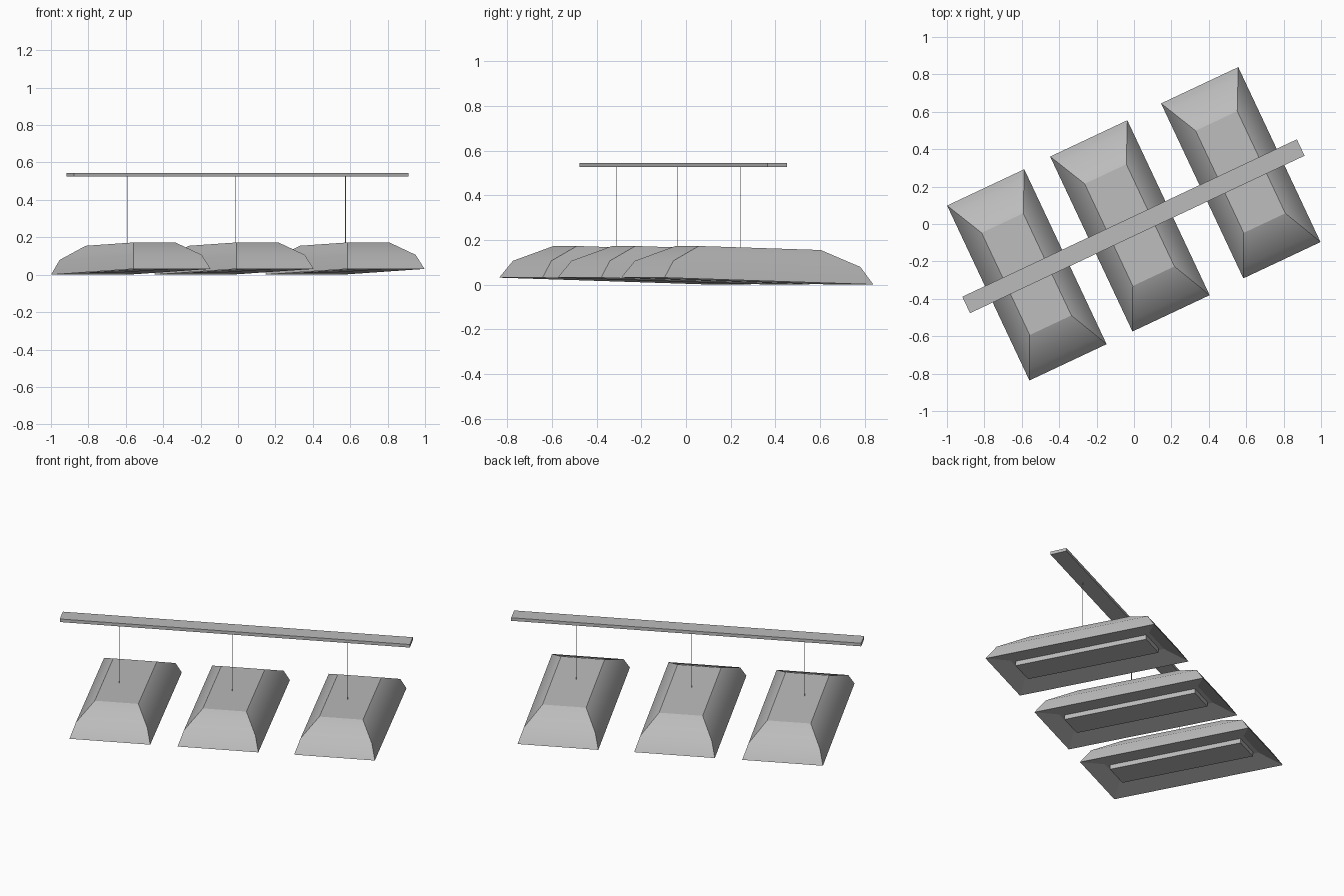
import bpy, bmesh, math
from mathutils import Matrix

if "Cube" in bpy.data.objects:
    bpy.data.objects.remove(bpy.data.objects["Cube"])

YAW = math.radians(25.2)
TILT = math.radians(-1.7)

# Mid grey for all parts
grey = bpy.data.materials.new("mid_grey")
grey.diffuse_color = (0.5, 0.5, 0.5, 1)
grey.use_nodes = True
grey.node_tree.nodes["Principled BSDF"].inputs["Base Color"].default_value = grey.diffuse_color


def finish(bm, name, matrix):
    bmesh.ops.recalc_face_normals(bm, faces=bm.faces)
    mesh = bpy.data.meshes.new(name)
    bm.to_mesh(mesh)
    bm.free()
    mesh.materials.append(grey)
    obj = bpy.data.objects.new(name, mesh)
    bpy.context.collection.objects.link(obj)
    obj.matrix_world = matrix
    return obj


def box(name, size, matrix):
    bm = bmesh.new()
    bmesh.ops.create_cube(bm, size=1, matrix=Matrix.Diagonal((*size, 1)))
    return finish(bm, name, matrix)


def shade(name, matrix):
    # Rectangular rings (half width, half length, height), top to hollow underside
    rings = [(0.123, 0.302, 0.148), (0.202, 0.463, 0.077),
             (0.228, 0.517, 0.0), (0.100, 0.425, 0.033)]
    bm = bmesh.new()
    loops = [[bm.verts.new((sx * w, sy * l, z))
              for sx, sy in ((-1, -1), (1, -1), (1, 1), (-1, 1))]
             for w, l, z in rings]
    bm.faces.new(loops[0])
    bm.faces.new(loops[-1])
    for a, b in zip(loops, loops[1:]):
        for i in range(4):
            j = (i + 1) % 4
            bm.faces.new((a[i], a[j], b[j], b[i]))
    # Only the bend halfway down the sides is smooth
    for f in bm.faces:
        f.smooth = True
    for e in bm.edges:
        e.smooth = all(v in loops[1] for v in e.verts)
    return finish(bm, name, matrix)


def rod(name, x, y, z0, z1):
    bm = bmesh.new()
    bmesh.ops.create_cone(bm, cap_ends=True, segments=8, radius1=0.0016,
                          radius2=0.0016, depth=z1 - z0)
    return finish(bm, name, Matrix.Translation((x, y, (z0 + z1) / 2)))


# Ceiling bar
box("ceiling_bar", (1.977, 0.097, 0.019),
    Matrix.Translation((-0.003, -0.012, 0.535)) @ Matrix.Rotation(YAW, 4, 'Z'))

# Three hanging lamps: shade centre, rod position
lamps = [((-0.573, -0.272), (-0.59, -0.31)),
         ((-0.022, -0.01), (-0.013, -0.037)),
         ((0.571, 0.274), (0.575, 0.243))]
for n, ((cx, cy), (rx, ry)) in enumerate(lamps, 1):
    m = (Matrix.Translation((cx, cy, 0.0155)) @ Matrix.Rotation(YAW, 4, 'Z')
         @ Matrix.Rotation(TILT, 4, 'X'))
    shade(f"lamp_shade_{n}", m)
    # Light panel inside the hollow underside
    box(f"light_panel_{n}", (0.165, 0.80, 0.03),
        m @ Matrix.Translation((0, 0, 0.02)))
    rod(f"hanging_rod_{n}", rx, ry, 0.155, 0.53)
